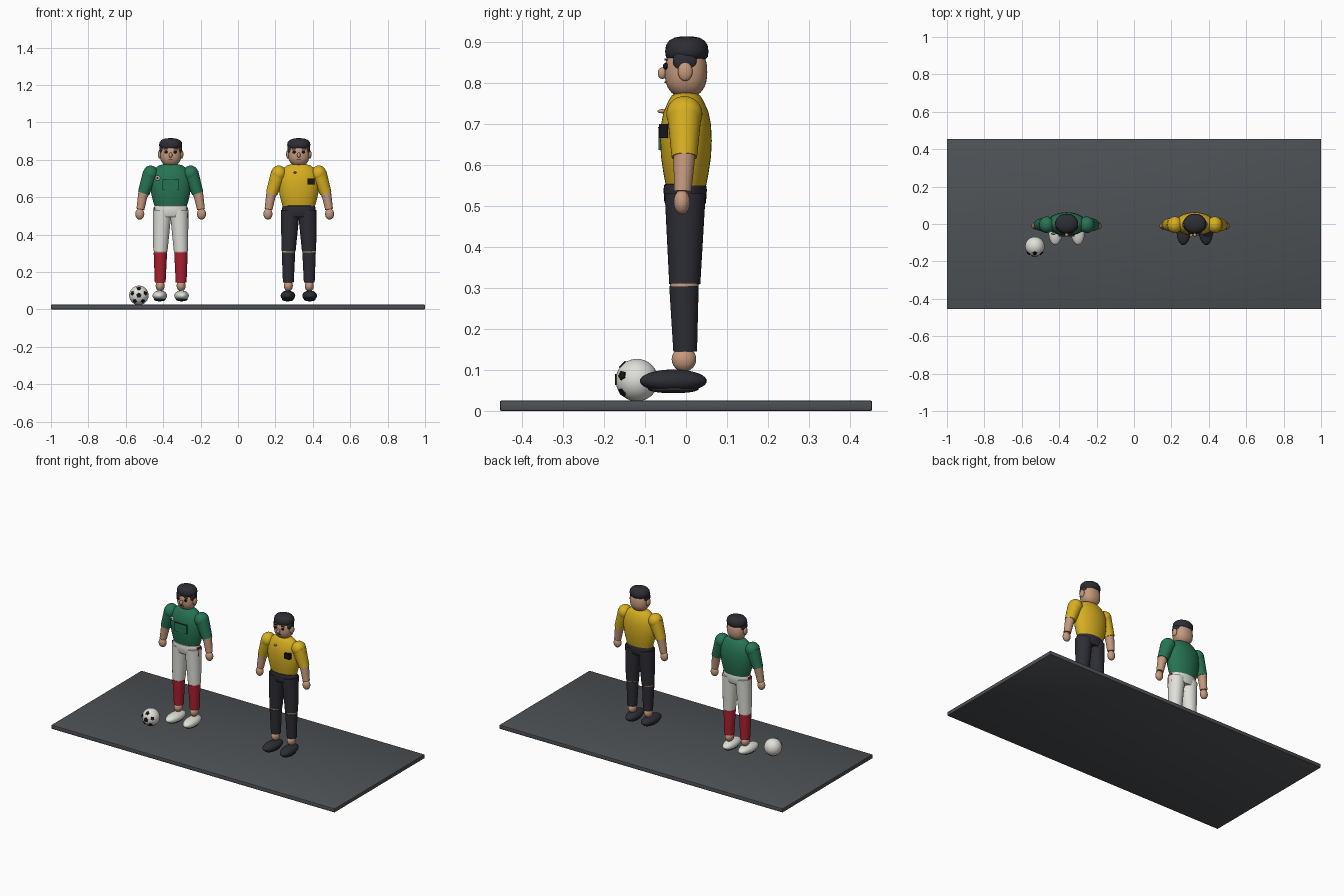
import bpy, bmesh, math
from mathutils import Vector, Matrix

if "Cube" in bpy.data.objects:
    bpy.data.objects.remove(bpy.data.objects["Cube"])


def material(name, r, g, b):
    m = bpy.data.materials.new(name)
    m.diffuse_color = (r, g, b, 1)
    m.use_nodes = True
    m.node_tree.nodes["Principled BSDF"].inputs["Base Color"].default_value = m.diffuse_color
    return m


GREEN = material("jersey green", 0.02, 0.175, 0.088)
YELLOW = material("jersey yellow", 0.68, 0.43, 0.015)
RED = material("sock red", 0.42, 0.015, 0.032)
WHITE = material("off white", 0.75, 0.75, 0.70)
DARK = material("charcoal", 0.026, 0.026, 0.036)
SKIN = material("skin", 0.56, 0.32, 0.205)
SLATE = material("slate ground", 0.075, 0.083, 0.092)
BLACK = material("black", 0.008, 0.008, 0.01)


def finish(name, bm, mat, angle=40):
    bmesh.ops.recalc_face_normals(bm, faces=bm.faces)
    me = bpy.data.meshes.new(name)
    bm.to_mesh(me)
    bm.free()
    me.materials.append(mat)
    me.shade_smooth()
    me.set_sharp_from_angle(angle=math.radians(angle))
    ob = bpy.data.objects.new(name, me)
    bpy.context.collection.objects.link(ob)
    return ob


def ellipsoid(name, mat, c, r, power=1.0, turn=0.0):
    """Ellipsoid; power below 1 makes it boxier."""
    bm = bmesh.new()
    bmesh.ops.create_uvsphere(bm, u_segments=32, v_segments=18, radius=1)
    rot = Matrix.Rotation(turn, 3, 'Z')
    for v in bm.verts:
        p = [math.copysign(abs(a) ** power, a) * s for a, s in zip(v.co, r)]
        v.co = rot @ Vector(p) + Vector(c)
    return finish(name, bm, mat)


def loft(name, mat, rings, n=32):
    """Stack of level elliptical rings: (x, y, z, rx, ry)."""
    bm = bmesh.new()
    loops = []
    for x, y, z, rx, ry in rings:
        loops.append([bm.verts.new((x + rx * math.cos(2 * math.pi * i / n),
                                    y + ry * math.sin(2 * math.pi * i / n), z))
                      for i in range(n)])
    for a, b in zip(loops, loops[1:]):
        for i in range(n):
            bm.faces.new((a[i], a[(i + 1) % n], b[(i + 1) % n], b[i]))
    bm.faces.new(loops[0])
    bm.faces.new(loops[-1])
    return finish(name, bm, mat)


def limb(name, mat, p, q, r1, r2):
    """Tapered round limb from p to q."""
    bm = bmesh.new()
    d = Vector(q) - Vector(p)
    rot = Vector((0, 0, 1)).rotation_difference(d).to_matrix().to_4x4()
    bmesh.ops.create_cone(bm, cap_ends=True, segments=32, radius1=r1, radius2=r2,
                          depth=d.length,
                          matrix=Matrix.Translation((Vector(p) + Vector(q)) / 2) @ rot)
    return finish(name, bm, mat)


def box(name, mat, c, size, bevel=0.0):
    bm = bmesh.new()
    bmesh.ops.create_cube(bm, size=1)
    for v in bm.verts:
        v.co = Vector([a * s for a, s in zip(v.co, size)]) + Vector(c)
    if bevel:
        bmesh.ops.bevel(bm, geom=bm.edges[:], offset=bevel, segments=2,
                        affect='EDGES', profile=0.5)
    return finish(name, bm, mat, 30)


def person(tag, x, shirt, trousers, sock, shoe):
    # torso and hips
    torso = [(.545, .084, .048), (.58, .095, .055), (.62, .104, .061), (.66, .108, .063),
             (.70, .106, .061), (.73, .098, .055), (.755, .082, .044), (.77, .062, .035),
             (.776, .04, .026)]
    loft(tag + "_torso", shirt, [(x, 0, z, a, b) for z, a, b in torso])
    hips = [(.495, .080, .045), (.51, .089, .051), (.54, .090, .053), (.553, .086, .051),
            (.557, .078, .044)]
    loft(tag + "_hips", trousers, [(x, -.002, z, a, b) for z, a, b in hips])
    # head, hair and face
    limb(tag + "_neck", SKIN, (x, 0, .75), (x, 0, .80), .03, .03)
    ellipsoid(tag + "_head", SKIN, (x, 0, .828), (.057, .052, .063), .85)
    hair = [(.858, .050, .045), (.864, .058, .051), (.878, .062, .053), (.893, .060, .051),
            (.905, .050, .043), (.912, .034, .030), (.915, .014, .012)]
    loft(tag + "_hair", DARK, [(x, .002, z, a, b) for z, a, b in hair])
    ellipsoid(tag + "_nose", SKIN, (x, -.058, .825), (.009, .011, .014))
    box(tag + "_mouth", BLACK, (x, -.0495, .803), (.022, .006, .004))
    for s, side in ((-1, "left"), (1, "right")):
        def n(part):
            return f"{tag}_{side}_{part}"
        ellipsoid(n("eye"), BLACK, (x + s * .025, -.0495, .842), (.009, .007, .008))
        box(n("brow"), DARK, (x + s * .025, -.049, .858), (.022, .007, .005))
        ellipsoid(n("ear"), SKIN, (x + s * .058, -.002, .829), (.010, .018, .023))
        ellipsoid(n("sideburn"), DARK, (x + s * .048, -.003, .855), (.013, .029, .028))
        # arm
        ellipsoid(n("shoulder"), shirt, (x + s * .107, -.004, .725), (.041, .044, .044))
        limb(n("sleeve"), shirt, (x + s * .108, -.004, .725), (x + s * .145, -.004, .620),
             .042, .031)
        ellipsoid(n("elbow"), SKIN, (x + s * .146, -.005, .615), (.027, .026, .026))
        limb(n("forearm"), SKIN, (x + s * .146, -.004, .625), (x + s * .162, -.008, .535),
             .027, .021)
        ellipsoid(n("hand"), SKIN, (x + s * .165, -.010, .510), (.024, .020, .030))
        # leg
        limb(n("thigh"), trousers, (x + s * .045, -.002, .530), (x + s * .055, -.003, .310),
             .050, .038)
        ellipsoid(n("knee"), SKIN, (x + s * .055, -.004, .306), (.035, .035, .022))
        limb(n("shin"), sock, (x + s * .055, -.005, .304), (x + s * .056, -.002, .145),
             .036, .029)
        ellipsoid(n("ankle"), SKIN, (x + s * .056, -.005, .126), (.024, .030, .030))
        ellipsoid(n("shoe"), shoe, (x + s * .058, -.031, .073), (.039, .082, .028),
                  turn=s * .06)
        ellipsoid(n("sole"), DARK, (x + s * .058, -.031, .053), (.031, .062, .010),
                  turn=s * .06)


# ground slab
box("ground_slab", SLATE, (0, 0, .0125), (2, .91, .025), .004)

# player with shorts stripes, chest badge and chest panel
PX = -.36
person("player", PX, GREEN, WHITE, RED, WHITE)
for s in (-1, 1):
    box("shorts_stripe", RED, (PX + s * .087, -.004, .517), (.012, .032, .056), .002)
box("chest_panel", GREEN, (PX, -.0625, .665), (.085, .009, .055))
box("chest_panel_trim", DARK, (PX, -.0635, .692), (.085, .009, .003))
ellipsoid("chest_badge", WHITE, (PX - .070, -.051, .702), (.013, .006, .013))
ellipsoid("chest_badge_centre", DARK, (PX - .070, -.056, .702), (.005, .004, .005))

# referee with chest pocket and whistle
RX = .325
person("referee", RX, YELLOW, DARK, DARK, DARK)
box("chest_pocket", BLACK, (RX + .065, -.055, .684), (.036, .022, .034))
ellipsoid("whistle", SKIN, (RX - .020, -.058, .732), (.008, .012, .005))

# ball with pentagon patches on its front half
BC, BR = Vector((-.53, -.12, .075)), .052
ellipsoid("ball", WHITE, BC, (BR, BR, BR))


def patch(direction, radius):
    d = direction.normalized()
    rot = Vector((0, 0, 1)).rotation_difference(d).to_matrix().to_4x4()
    bm = bmesh.new()
    bmesh.ops.create_cone(bm, cap_ends=True, segments=5, radius1=radius, radius2=radius,
                          depth=.006, matrix=Matrix.Translation(BC + d * (BR - .001)) @ rot)
    finish("ball_patch", bm, BLACK, 20)


patch(Vector((0, -1, 0)), .015)
for i in range(5):
    a = math.radians(90 + 72 * i)
    t = math.radians(46)
    patch(Vector((math.sin(t) * math.cos(a), -math.cos(t), math.sin(t) * math.sin(a))), .012)
